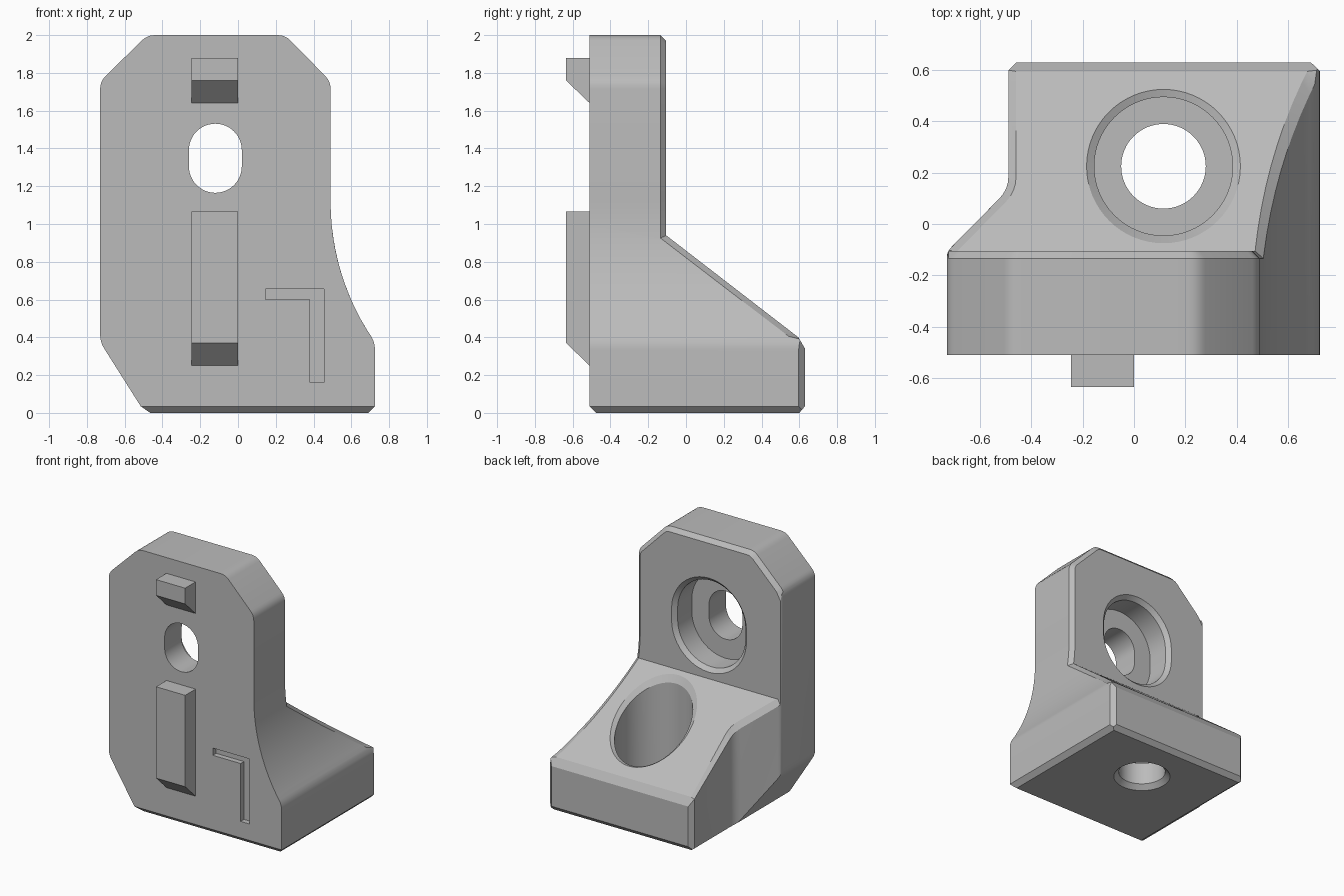
import bpy, bmesh, math
from mathutils import Vector

cube = bpy.data.objects.get("Cube")
if cube:
    bpy.data.objects.remove(cube)

grey = bpy.data.materials.new("plain grey")
grey.use_nodes = True
colour = (0.5, 0.5, 0.5, 1)
grey.diffuse_color = colour
grey.node_tree.nodes["Principled BSDF"].inputs["Base Color"].default_value = colour

FRONT, BACK, CUT = -0.51, -0.105, 0.03
BORE_X, BORE_Y = 0.115, 0.225


def rounded(corners):
    """Turn (u, v, softness) corners into an outline with small curved corners."""
    out = []
    for i, (u, v, *soft) in enumerate(corners):
        p = Vector((u, v))
        if not soft:
            out.append(p)
            continue
        a = p + (Vector(corners[i - 1][:2]) - p).normalized() * soft[0]
        b = p + (Vector(corners[(i + 1) % len(corners)][:2]) - p).normalized() * soft[0]
        for k in range(5):
            t = k / 4
            out.append(a * (1 - t) ** 2 + p * 2 * t * (1 - t) + b * t * t)
    return out


def loft(name, rings):
    """Closed solid through rings that share one point count."""
    bm = bmesh.new()
    loops = [[bm.verts.new(p) for p in ring] for ring in rings]
    for lo, hi in zip(loops, loops[1:]):
        for i in range(len(lo)):
            bm.faces.new((lo[i - 1], lo[i], hi[i], hi[i - 1]))
    bm.faces.new(loops[0])
    bm.faces.new(loops[-1])
    bmesh.ops.recalc_face_normals(bm, faces=bm.faces)
    mesh = bpy.data.meshes.new(name)
    bm.to_mesh(mesh)
    bm.free()
    mesh.materials.append(grey)
    obj = bpy.data.objects.new(name, mesh)
    bpy.context.collection.objects.link(obj)
    return obj


def prism(name, corners, axis, start, end):
    """Extrude an outline along one axis."""
    def place(p, d):
        q = list(p)
        q.insert(axis, d)
        return Vector(q)
    pts = rounded(corners)
    return loft(name, [[place(p, d) for p in pts] for d in (start, end)])


def combine(target, tool, operation):
    tool.hide_render = True
    mod = target.modifiers.new("join", "BOOLEAN")
    mod.operation, mod.object, mod.solver = operation, tool, "EXACT"
    bpy.ops.object.select_all(action="DESELECT")
    bpy.context.view_layer.objects.active = target
    target.select_set(True)
    bpy.ops.object.modifier_apply(modifier=mod.name)
    bpy.data.objects.remove(tool)


def slot(r, y, half=0.043, n=24):
    """Upright slot ring at depth y."""
    pts = []
    for side in (0, 1):
        for k in range(n + 1):
            a = math.pi * (side + k / n)
            z = 1.348 + (half if side == 0 else -half)
            pts.append(Vector((-0.12 + r * math.cos(a), y, z + r * math.sin(a))))
    return pts


def slope_z(y):
    return 0.94 - (y - BACK) * 0.54 / 0.70


def ring(r, height, n=64):
    """Level or sloping ring round the vertical bore."""
    pts = []
    for k in range(n):
        a = math.tau * k / n
        y = BORE_Y + r * math.sin(a)
        pts.append(Vector((BORE_X + r * math.cos(a), y, height(y))))
    return pts


# Bracket body: front, side and plan outlines intersected
flare = []
for k in range(13):
    drop = 0.745 * k / 12
    flare.append((0.49 + 1.3 - math.sqrt(1.69 - drop * drop), 1.12 - drop))
flare[-1] = (0.725, 0.375, 0.04)
front = [(-0.465, 0), (-0.515, 0.035), (-0.73, 0.375, 0.04), (-0.73, 1.755, 0.04),
         (-0.48, 2.1 - 0.1, 0.04), (0.25, 2.0, 0.04), (0.49, 1.755, 0.04)]
front += flare + [(0.725, 0.035), (0.69, 0)]
side = [(FRONT, 0.035), (-0.475, 0), (0.6, 0), (0.63, 0.035), (0.63, 0.34),
        (0.595, 0.40), (BACK, 0.94), (BACK, 2.2), (FRONT, 2.2)]
plan = [(-0.732, -0.8), (0.8, -0.8), (0.8, 0.525), (0.69, 0.63), (-0.46, 0.63),
        (-0.49, 0.6), (-0.49, 0.135, 0.05), (-0.732, -0.11, 0.03)]
body = prism("bracket_body", front, 1, -0.9, 0.9)
combine(body, prism("side_cutter", side, 0, -1.2, 1.2), "INTERSECT")
combine(body, prism("plan_cutter", plan, 2, -0.5, 2.5), "INTERSECT")

# Chamfer the rear outline of the upright and the rims of the slope
bm = bmesh.new()
bm.from_mesh(body.data)
bmesh.ops.remove_doubles(bm, verts=bm.verts, dist=0.0005)
bm.normal_update()


def is_slope(n):
    return abs(n.x) < 0.01 and abs(n.y / max(n.z, 0.01) - 0.54 / 0.70) < 0.05


def wants_chamfer(edge):
    if len(edge.link_faces) != 2:
        return False
    f, g = edge.link_faces
    for a, b in ((f, g), (g, f)):
        on_back = a.normal.y > 0.99 and abs(a.calc_center_median().y - BACK) < 0.01
        if on_back and abs(b.normal.y) < 0.01:
            return True
        if is_slope(a.normal) and abs(b.normal.x) > 0.3:
            return True
    return False


rims = [e for e in bm.edges if wants_chamfer(e)]
bmesh.ops.bevel(bm, geom=rims, offset=CUT, offset_type="OFFSET", segments=1,
                profile=0.5, affect="EDGES", clamp_overlap=False)
bm.to_mesh(body.data)
bm.free()

# Stepped slot through the upright
combine(body, loft("slot_cutter", [
    slot(0.14, -0.7), slot(0.14, -0.305), slot(0.285, -0.305),
    slot(0.285, BACK - CUT), slot(0.315, BACK), slot(0.315, 0.2)]), "DIFFERENCE")

# Stepped bore down through the foot, its upper rim following the slope
combine(body, loft("bore_cutter", [
    ring(0.20, lambda y: -0.1), ring(0.20, lambda y: 0), ring(0.165, lambda y: 0.035),
    ring(0.165, lambda y: 0.2), ring(0.27, lambda y: 0.2),
    ring(0.27, lambda y: slope_z(y) - CUT), ring(0.30, slope_z),
    ring(0.30, lambda y: 1.3)]), "DIFFERENCE")

# Shallow angled groove on the front
groove = [(0.145, 0.60), (0.38, 0.60), (0.38, 0.16), (0.455, 0.16),
          (0.455, 0.655), (0.145, 0.655)]
combine(body, prism("groove_cutter", groove, 1, -0.6, FRONT + 0.04), "DIFFERENCE")

bpy.ops.object.select_all(action="DESELECT")
body.select_set(True)
bpy.context.view_layer.objects.active = body
bpy.ops.object.shade_smooth_by_angle(angle=math.radians(22))

# Locating keys on the front, each with a slanted underside
for name, low, high in (("lower_key", 0.25, 1.065), ("upper_key", 1.64, 1.88)):
    outline = [(FRONT, low), (-0.635, low + 0.12), (-0.635, high), (FRONT, high)]
    prism(name, outline, 0, -0.245, 0)
